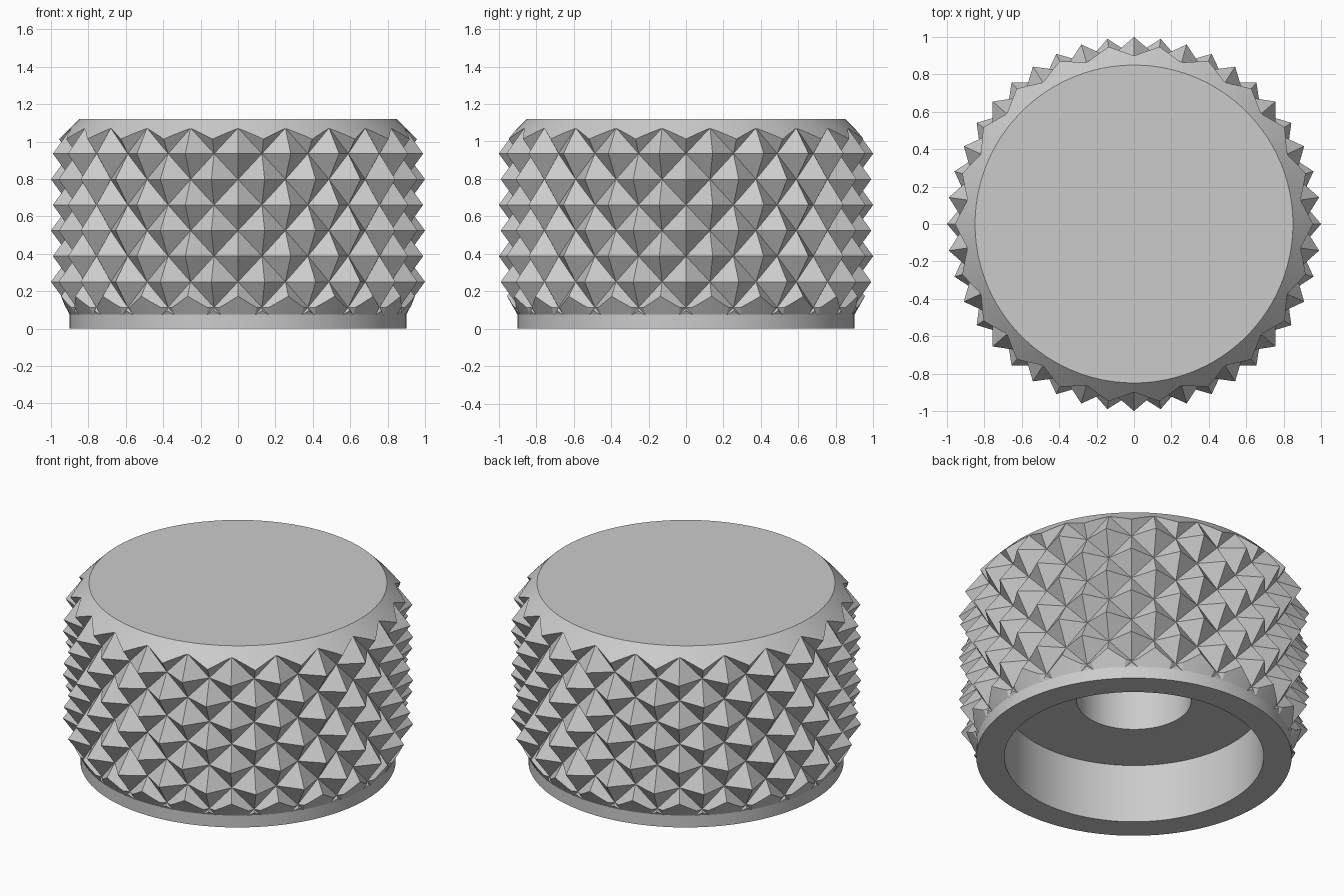
import bpy, bmesh, math
from math import cos, sin, pi

cube = bpy.data.objects.get("Cube")
if cube:
    bpy.data.objects.remove(cube, do_unlink=True)

# Single plain grey
grey = bpy.data.materials.new("plain grey")
grey.use_nodes = True
colour = (0.6, 0.6, 0.6, 1)
grey.diffuse_color = colour
for node in grey.node_tree.nodes:
    if node.type == 'BSDF_PRINCIPLED':
        node.inputs["Base Color"].default_value = colour

SEGMENTS = 96
SPOKES = 44          # peaks and valleys around one row
PITCH = 0.137        # height between rows
FIRST_ROW = 0.25
PEAK, VALLEY = 1.0, 0.9


def finish(name, bm):
    bmesh.ops.recalc_face_normals(bm, faces=bm.faces)
    mesh = bpy.data.meshes.new(name)
    bm.to_mesh(mesh)
    bm.free()
    mesh.materials.append(grey)
    obj = bpy.data.objects.new(name, mesh)
    bpy.context.collection.objects.link(obj)
    return obj


def lathe(name, profile, closed=False):
    """Spin an (r, z) profile around the z axis."""
    bm = bmesh.new()
    verts = [bm.verts.new((r, 0, z)) for r, z in profile]
    pairs = list(zip(verts, verts[1:]))
    if closed:
        pairs.append((verts[-1], verts[0]))
    edges = [bm.edges.new(p) for p in pairs]
    bmesh.ops.spin(bm, geom=verts + edges, cent=(0, 0, 0), axis=(0, 0, 1),
                   angle=2 * pi, steps=SEGMENTS)
    bmesh.ops.remove_doubles(bm, verts=bm.verts, dist=1e-4)
    return finish(name, bm)


def knurl(name, first, last):
    """Diamond pyramids: a lattice whose points alternate peak and valley."""
    bm = bmesh.new()
    rows = []
    for i in range(first, last + 1):
        row = []
        for k in range(SPOKES):
            r = PEAK if (k + i) % 2 == 0 else VALLEY
            a = 2 * pi * k / SPOKES
            row.append(bm.verts.new((r * cos(a), r * sin(a), FIRST_ROW + i * PITCH)))
        rows.append(row)
    for j in range(len(rows) - 1):
        for k in range(SPOKES):
            n = (k + 1) % SPOKES
            a, b = rows[j][k], rows[j][n]
            d, c = rows[j + 1][k], rows[j + 1][n]
            # split each cell along the line joining its two valleys
            if (k + j + first) % 2 == 0:
                tris = ((a, b, d), (b, c, d))
            else:
                tris = ((a, b, c), (a, c, d))
            for t in tris:
                bm.faces.new(t)
    bm.faces.new(rows[0])
    bm.faces.new(rows[-1])
    return finish(name, bm)


def smooth(obj):
    bpy.ops.object.select_all(action='DESELECT')
    obj.select_set(True)
    bpy.context.view_layer.objects.active = obj
    bpy.ops.object.shade_smooth_by_angle(angle=math.radians(25))


# Knob body: stepped bore below, chamfered cap above
body = lathe("knob_body", [
    (0, 0.9), (0.327, 0.9), (0.327, 0.37), (0.74, 0.37), (0.74, 0),
    (0.9, 0), (0.9, 0.075), (0.88, 0.08), (0.88, 1.06), (0.9, 1.07),
    (0.85, 1.12), (0, 1.12)])
smooth(body)

# Knurled grip, trimmed by cones at both ends
grip = knurl("knurled_grip", -2, 7)
trim = lathe("grip_trim", [
    (0.86, 0.075), (0.9, 0.075), (1.02, 0.285), (1.02, 0.95),
    (0.9, 1.07), (0.86, 1.07)], closed=True)
trim.hide_render = True
cut = grip.modifiers.new("trim", 'BOOLEAN')
cut.operation = 'INTERSECT'
cut.solver = 'EXACT'
cut.object = trim
bpy.context.view_layer.objects.active = grip
bpy.ops.object.modifier_apply(modifier=cut.name)
bpy.data.objects.remove(trim, do_unlink=True)
smooth(grip)
